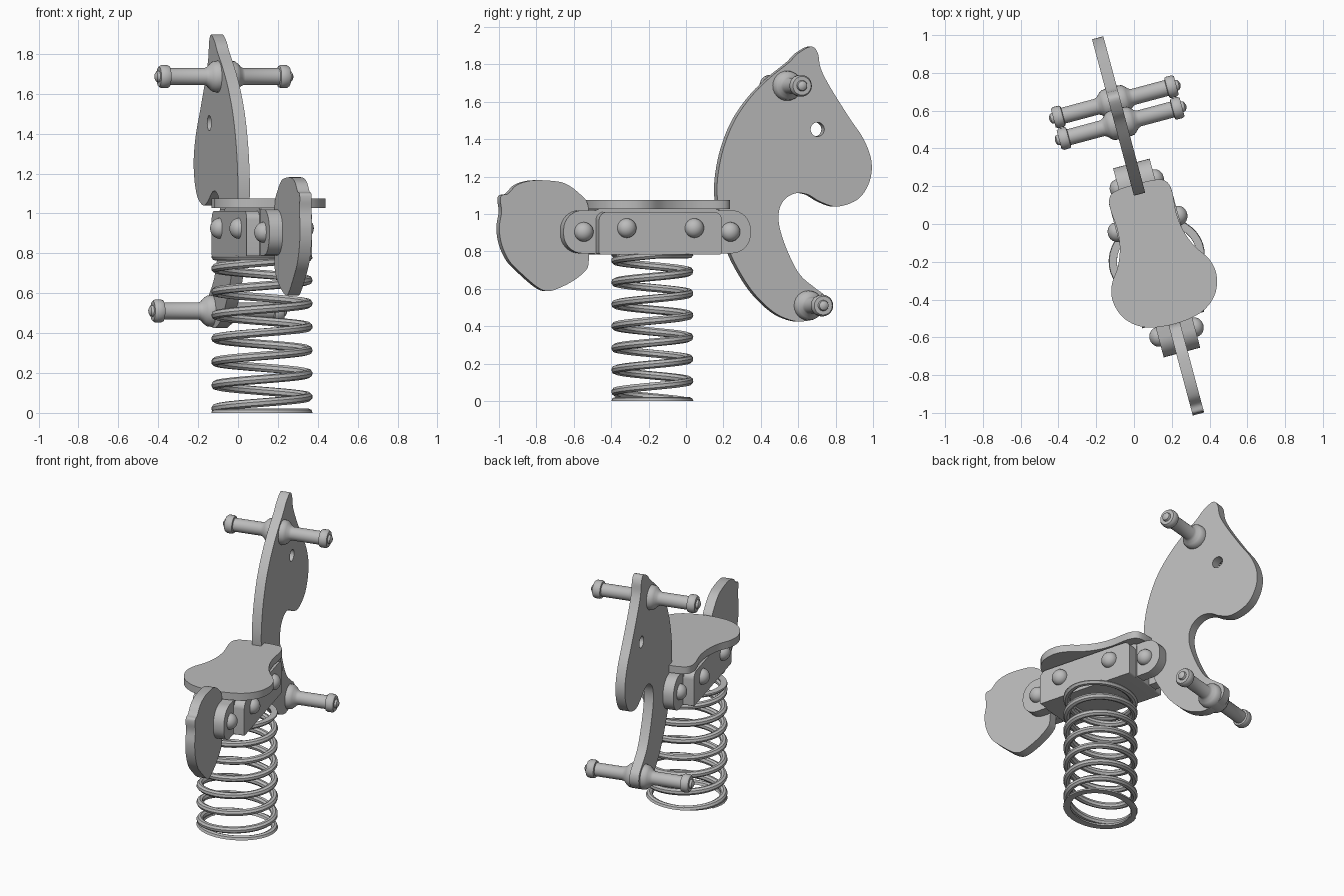
import bpy, bmesh
from math import sin, cos, pi, radians, tau
from mathutils import Matrix, Vector

cube = bpy.data.objects.get("Cube")
if cube:
    bpy.data.objects.remove(cube)

grey = bpy.data.materials.new("plain grey")
grey.use_nodes = True
grey.diffuse_color = (0.5, 0.5, 0.5, 1)
grey.node_tree.nodes["Principled BSDF"].inputs["Base Color"].default_value = (0.5, 0.5, 0.5, 1)

# Toy frame: x = sideways, y = forwards; the whole toy is turned on its spring
TOY = Matrix.Translation((0.12, -0.18, 0)) @ Matrix.Rotation(radians(15), 4, "Z")
# Sends drawing axes (x, y, z) to toy axes (y, z, x)
SIDEWAYS = Matrix(((0, 0, 1, 0), (1, 0, 0, 0), (0, 1, 0, 0), (0, 0, 0, 1)))


def finish(obj, matrix):
    obj.matrix_world = TOY @ matrix
    obj.data.materials.clear()
    obj.data.materials.append(grey)
    bpy.ops.object.select_all(action="DESELECT")
    obj.select_set(True)
    bpy.context.view_layer.objects.active = obj
    bpy.ops.object.shade_smooth_by_angle(angle=radians(35))
    return obj


def add_object(name, data):
    obj = bpy.data.objects.new(name, data)
    bpy.context.collection.objects.link(obj)
    return obj


def curve_to_mesh(name, curve):
    source = add_object(name + "_curve", curve)
    mesh = bpy.data.meshes.new_from_object(source)
    bpy.data.objects.remove(source)
    bm = bmesh.new()
    bm.from_mesh(mesh)
    bmesh.ops.remove_doubles(bm, verts=bm.verts, dist=0.0001)
    bmesh.ops.recalc_face_normals(bm, faces=bm.faces)
    bm.to_mesh(mesh)
    bm.free()
    return mesh


def add_spline(curve, points, closed=True):
    spline = curve.splines.new("POLY")
    spline.points.add(len(points) - 1)
    for slot, p in zip(spline.points, points):
        slot.co = (*p, *([0] * (3 - len(p))), 1)
    spline.use_cyclic_u = closed


def plate(name, loops, lo, hi, upright=True):
    """Flat outlines (later loops are holes) given a thickness from lo to hi."""
    curve = bpy.data.curves.new(name, "CURVE")
    curve.dimensions = "2D"
    curve.fill_mode = "BOTH"
    curve.extrude = (hi - lo) / 2
    for loop in loops:
        add_spline(curve, loop)
    obj = add_object(name, curve_to_mesh(name, curve))
    turn = SIDEWAYS if upright else Matrix.Identity(4)
    return finish(obj, turn @ Matrix.Translation((0, 0, (lo + hi) / 2)))


def smooth_loop(points, steps=5):
    """Closed smooth outline through a few points."""
    pts = [Vector(p) for p in points]
    n = len(pts)
    out = []
    for i in range(n):
        a, b, c, d = (pts[(i + k) % n] for k in (-1, 0, 1, 2))
        for s in range(steps):
            t = s / steps
            out.append((2 * b + (c - a) * t + (2 * a - 5 * b + 4 * c - d) * t ** 2
                        + (3 * b - a - 3 * c + d) * t ** 3) / 2)
    return out


def circle(x, y, r, n=24):
    return [(x + r * cos(tau * i / n), y + r * sin(tau * i / n)) for i in range(n)]


def round_rect(half, z0, z1, low, high, n=8):
    corners = ((1, z0 + low, low, -1), (1, z1 - high, high, 0),
               (-1, z1 - high, high, 1), (-1, z0 + low, low, 2))
    return [(side * (half - r) + r * cos(pi / 2 * (q + i / n)), z + r * sin(pi / 2 * (q + i / n)))
            for side, z, r, q in corners for i in range(n + 1)]


def lathe(name, profile, y, z):
    """Turn (x, radius) steps around the sideways axis."""
    bm = bmesh.new()
    verts = [bm.verts.new((x, r, 0)) for x, r in profile]
    edges = [bm.edges.new(pair) for pair in zip(verts, verts[1:])]
    bmesh.ops.spin(bm, geom=verts + edges, axis=(1, 0, 0), cent=(0, 0, 0),
                   angle=tau, steps=24)
    bmesh.ops.remove_doubles(bm, verts=bm.verts, dist=0.0001)
    bmesh.ops.recalc_face_normals(bm, faces=bm.faces)
    mesh = bpy.data.meshes.new(name)
    bm.to_mesh(mesh)
    bm.free()
    return finish(add_object(name, mesh), Matrix.Translation((0, y, z)))


def from_side(points):
    """World side outline to toy length, allowing for the turn."""
    return [((y + 0.172) / 0.966, z) for y, z in points]


# Coil spring with flattened end turns
wire = 0.022
coil = bpy.data.curves.new("spring", "CURVE")
coil.dimensions = "3D"
coil.bevel_depth = wire
coil.bevel_resolution = 2
coil.use_fill_caps = True
path = []
per_turn = 40
for i in range(int(8.4 * per_turn)):
    turn = i / per_turn - 1.55
    ang = tau * turn - radians(15)
    height = min(max(0.08 + 0.117 * turn, 0), 0.785)
    path.append((0.235 * cos(ang), 0.195 * sin(ang), height))
add_spline(coil, path, closed=False)
spring_mesh = curve_to_mesh("spring", coil)
for v in spring_mesh.vertices:
    v.co.z = min(max(v.co.z, 0), 0.787)
finish(add_object("spring", spring_mesh), Matrix.Identity(4))

# Head, neck and leg board with an eye hole
head = [(.60, 1.86), (.67, 1.896), (.705, 1.86), (.72, 1.78), (.77, 1.68), (.87, 1.52),
        (.95, 1.4), (.992, 1.28), (.98, 1.17), (.92, 1.08), (.81, 1.04), (.72, 1.065),
        (.65, 1.105), (.58, 1.11), (.52, 1.07), (.495, 1), (.505, .91), (.55, .785),
        (.61, .675), (.69, .605), (.74, .565), (.75, .51), (.72, .46), (.65, .43),
        (.57, .43), (.47, .475), (.365, .575), (.285, .695), (.23, .81), (.19, .96),
        (.168, 1.08), (.17, 1.2), (.2, 1.35), (.26, 1.5), (.35, 1.63), (.45, 1.73), (.55, 1.81)]
eye_y, eye_z = from_side([(0.703, 1.453)])[0]
plate("head_board", [smooth_loop(from_side(head)), circle(eye_y, eye_z, 0.038)], -0.031, 0.031)

# Tail board
tail = [(-.985, 1.1), (-.95, 1.11), (-.905, 1.155), (-.835, 1.178), (-.75, 1.18),
        (-.65, 1.165), (-.57, 1.11), (-.525, 1.05), (-.515, .9), (-.52, .75), (-.535, .7),
        (-.6, .645), (-.68, .604), (-.74, .588), (-.795, .61), (-.875, .678),
        (-.945, .75), (-.986, .84), (-.998, .93), (-.986, 1.01), (-.992, 1.07)]
plate("tail_board", [smooth_loop(from_side(tail))], -0.031, 0.031)

# Seat, mirrored from one half outline
half_seat = [(.1, .402), (.153, .38), (.17, .32), (.162, .2), (.175, .1), (.21, .01),
             (.268, -.08), (.283, -.17), (.245, -.27), (.15, -.34)]
seat = [(0, .406)] + half_seat + [(0, -.362)] + [(-x, y) for x, y in reversed(half_seat)]
plate("seat", [smooth_loop(seat)], 1.026, 1.075, upright=False)

# Centre block, clamp strips and side panels
plate("centre_block", [round_rect(0.345, 0.785, 1.026, 0.005, 0.02)], -0.103, 0.103)
for side, word in ((1, "left"), (-1, "right")):
    lo, hi = sorted((0.031 * side, 0.1 * side))
    plate(word + "_clamp_strip", [round_rect(0.518, 0.79, 1.02, 0.105, 0.105)], lo, hi)
    lo, hi = sorted((0.1 * side, 0.17 * side))
    plate(word + "_side_panel", [round_rect(0.34, 0.785, 1.012, 0.01, 0.045)], lo, hi)
    # Domed bolts
    for along in (1, -1):
        end = "front_" if along > 0 else "back_"
        for kind, base, y, z in (("panel", 0.17, 0.187, 0.925), ("clamp", 0.1, 0.406, 0.905)):
            dome = [(side * (base + 0.047 * sin(pi / 2 * i / 6)), 0.052 * cos(pi / 2 * i / 6))
                    for i in range(7)]
            lathe(f"{word}_{end}{kind}_bolt", dome, along * y, z)

# Hand grips and foot rests
bar = [(.031, .08), (.055, .077), (.07, .066), (.085, .05), (.1, .043), (.283, .043),
       (.286, .054), (.295, .058), (.325, .058), (.337, .05), (.337, .029), (.35, .025),
       (.357, .014), (.36, 0)]
full_bar = [(-x, r) for x, r in reversed(bar)] + bar
lathe("hand_grips", full_bar, 0.738, 1.686)
lathe("foot_rests", full_bar, 0.856, 0.511)
